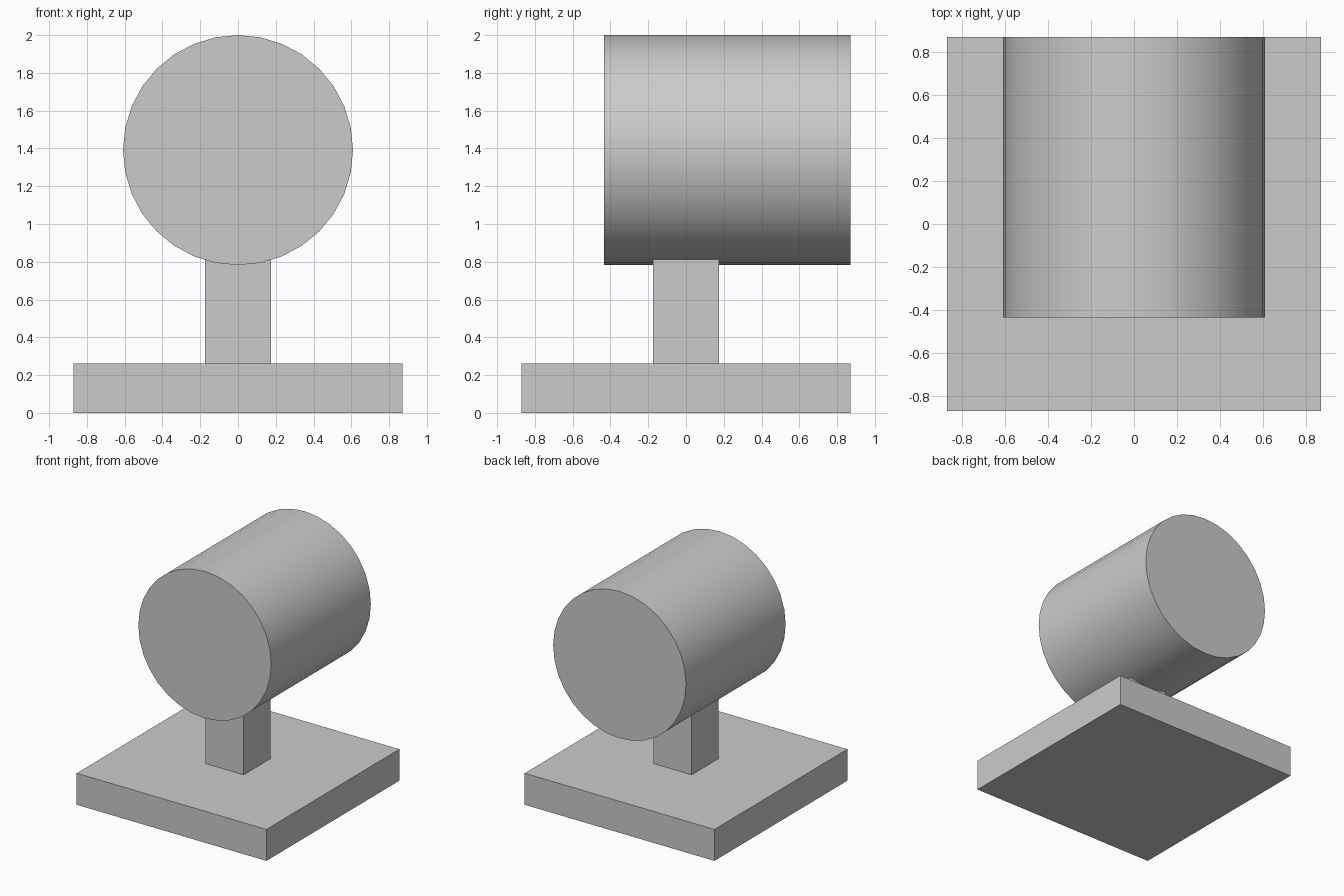
import bpy
import math

if "Cube" in bpy.data.objects:
    bpy.data.objects.remove(bpy.data.objects["Cube"])

U = 2 / 23  # design grid: the model is 23 units tall


def box(name, half, z0, z1):
    bpy.ops.mesh.primitive_cube_add(size=1, location=(0, 0, (z0 + z1) / 2 * U))
    ob = bpy.context.object
    ob.name = name
    ob.scale = (2 * half * U, 2 * half * U, (z1 - z0) * U)
    bpy.ops.object.transform_apply(location=False, rotation=False, scale=True)
    return ob


# Square base plate and the post standing on it, sunk slightly into the drum
box("base_plate", 10, 0, 3)
box("post", 2, 3, 9.6)

# Horizontal drum, its rear face flush with the base's rear edge
bpy.ops.mesh.primitive_cylinder_add(
    vertices=32, radius=7 * U, depth=15 * U,
    location=(0, 2.5 * U, 16 * U), rotation=(math.pi / 2, 0, 0))
drum = bpy.context.object
drum.name = "drum"
bpy.ops.object.shade_smooth_by_angle(angle=math.radians(30))
